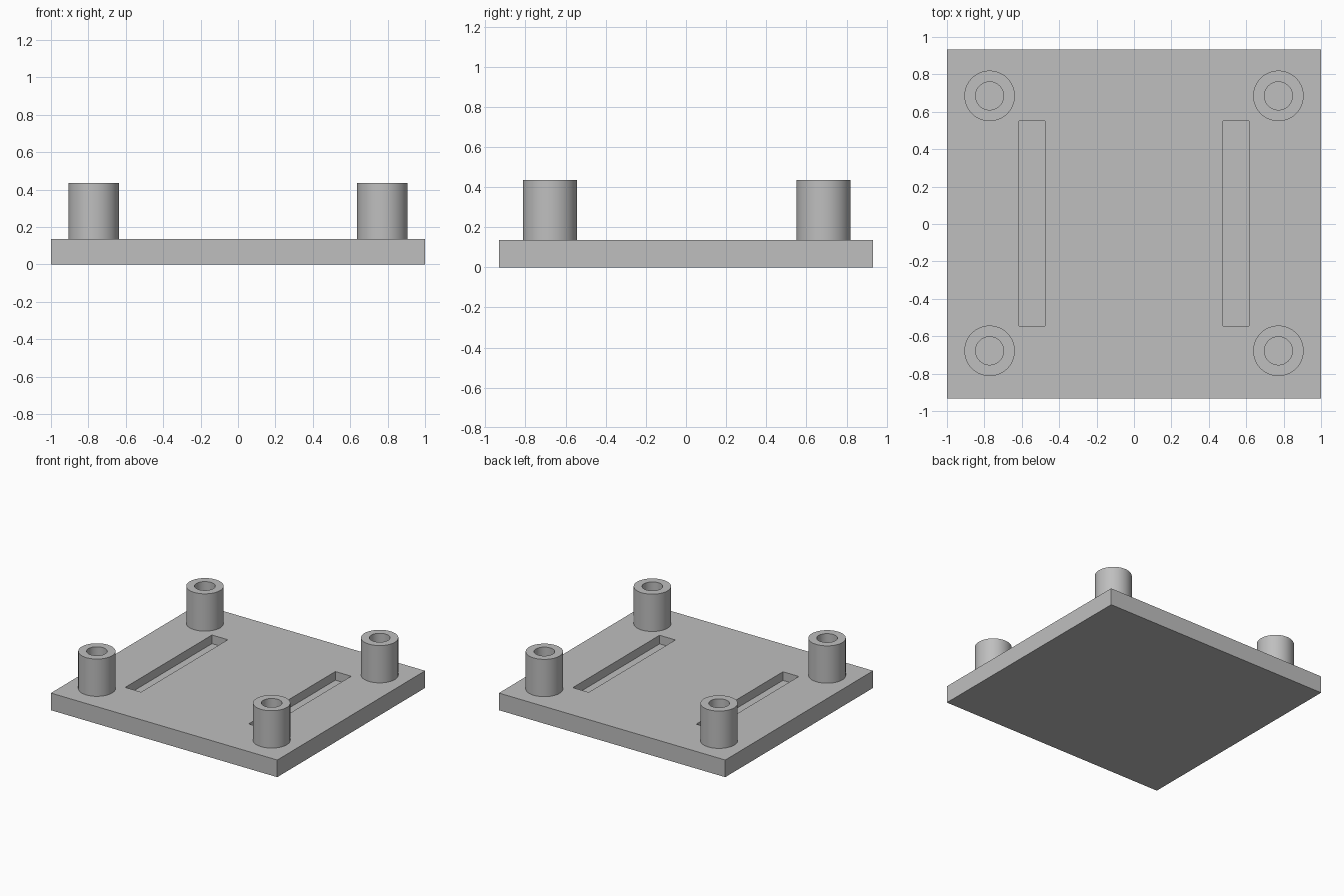
import bpy
import bmesh
import math
from mathutils import Matrix, Vector

cube = bpy.data.objects.get("Cube")
if cube:
    bpy.data.objects.remove(cube, do_unlink=True)

PLATE_TOP = 0.137
BOSS_TOP = 0.435

# Single grey finish
grey = bpy.data.materials.new("plain_grey")
grey.use_nodes = True
colour = (0.52, 0.52, 0.52, 1)
grey.diffuse_color = colour
grey.node_tree.nodes["Principled BSDF"].inputs["Base Color"].default_value = colour


def add_object(name, bm):
    bmesh.ops.recalc_face_normals(bm, faces=bm.faces)
    mesh = bpy.data.meshes.new(name)
    bm.to_mesh(mesh)
    bm.free()
    mesh.materials.append(grey)
    obj = bpy.data.objects.new(name, mesh)
    bpy.context.collection.objects.link(obj)
    return obj


def add_box(name, low, high):
    low, high = Vector(low), Vector(high)
    bm = bmesh.new()
    place = Matrix.Translation((low + high) / 2) @ Matrix.Diagonal((high - low).to_4d())
    bmesh.ops.create_cube(bm, size=1, matrix=place)
    return add_object(name, bm)


def add_boss(name, x, y, outer=0.135, inner=0.075, sides=64):
    # Hollow post turned from a wall profile; the plate closes its bore
    bm = bmesh.new()
    profile = [(outer, PLATE_TOP), (outer, BOSS_TOP), (inner, BOSS_TOP), (inner, PLATE_TOP)]
    verts = [bm.verts.new((r, 0, z)) for r, z in profile]
    edges = [bm.edges.new(pair) for pair in zip(verts, verts[1:])]
    bmesh.ops.spin(bm, geom=verts + edges, axis=(0, 0, 1), cent=(0, 0, 0),
                   angle=math.tau, steps=sides, use_merge=True)
    bmesh.ops.remove_doubles(bm, verts=bm.verts, dist=0.0001)
    obj = add_object(name, bm)
    obj.location = (x, y, 0)
    bpy.ops.object.select_all(action="DESELECT")
    obj.select_set(True)
    bpy.context.view_layer.objects.active = obj
    bpy.ops.object.shade_smooth_by_angle(angle=math.radians(30))


# Base plate with two blind slots
plate = add_box("base_plate", (-1, -0.933, 0), (1, 0.933, PLATE_TOP))
for side, label in ((-1, "right"), (1, "left")):
    cutter = add_box(label + "_slot_cutter",
                     (side * 0.545 - 0.07, -0.545, 0.068),
                     (side * 0.545 + 0.07, 0.55, 0.3))
    cutter.hide_render = True
    cutter.hide_set(True)
    cutter.display_type = "WIRE"
    cut = plate.modifiers.new(label + "_slot", "BOOLEAN")
    cut.operation = "DIFFERENCE"
    cut.solver = "EXACT"
    cut.object = cutter

# Four mounting bosses
for x, side in ((-0.772, "right"), (0.772, "left")):
    for y, end in ((-0.678, "front"), (0.685, "back")):
        add_boss(f"{end}_{side}_boss", x, y)
